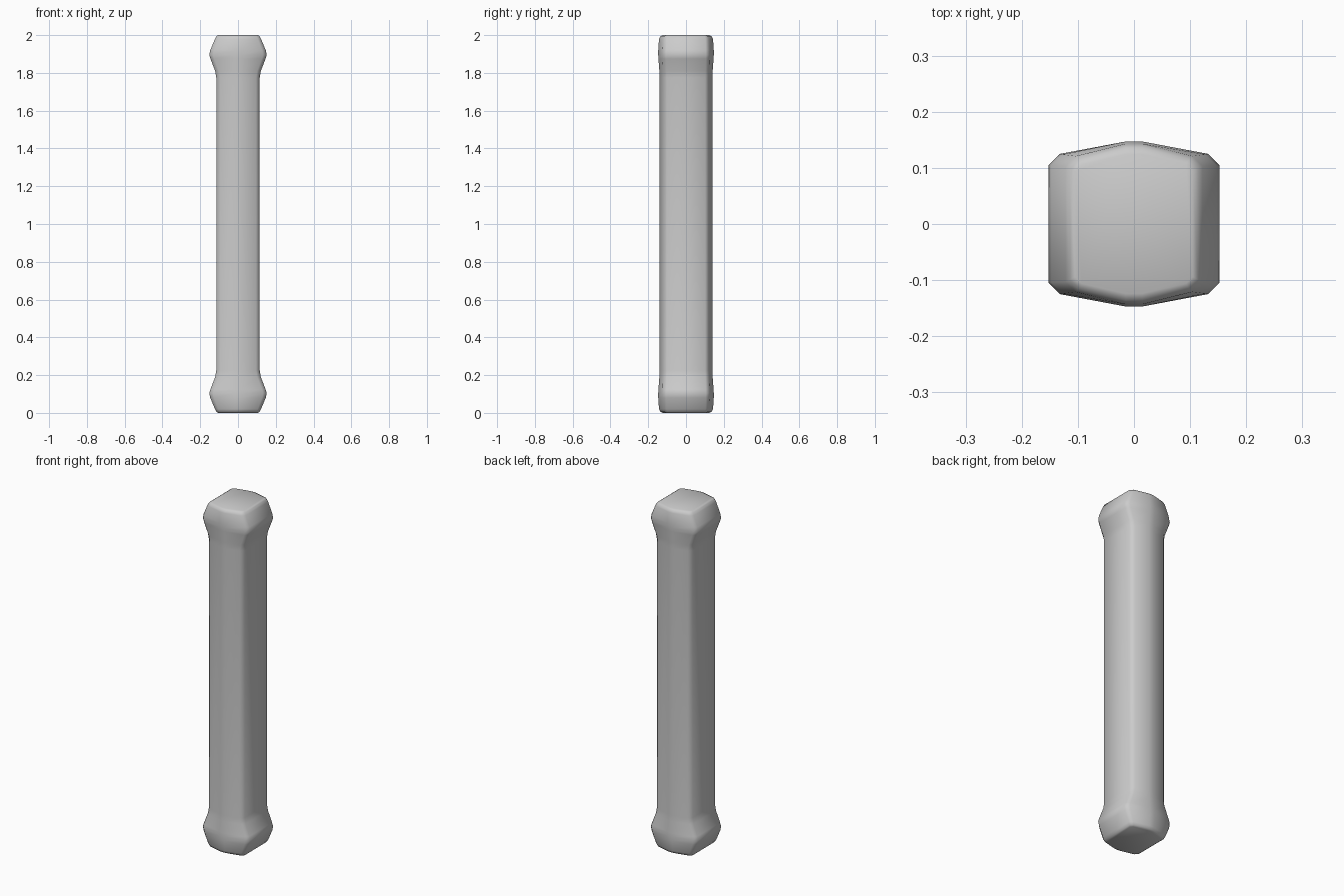
import bpy, bmesh

if "Cube" in bpy.data.objects:
    bpy.data.objects.remove(bpy.data.objects["Cube"])

# Half profile of the bar: (height, half width, corner depth, ridge depth, corner bevel)
HALF = [
    (0.000, 0.105, 0.106, 0.124, 0.012),
    (0.006, 0.114, 0.115, 0.136, 0.016),
    (0.020, 0.122, 0.121, 0.143, 0.018),
    (0.080, 0.147, 0.124, 0.147, 0.020),
    (0.105, 0.152, 0.125, 0.147, 0.020),
    (0.125, 0.146, 0.124, 0.146, 0.020),
    (0.190, 0.121, 0.122, 0.141, 0.020),
    (0.225, 0.115, 0.121, 0.139, 0.020),
]
HEIGHT = 2.0
RIDGE = 0.015


def section(w, yc, ym, b):
    """Bevelled six-sided cross-section, counter-clockwise."""
    q = [(w, yc - b), (w - b, yc), (RIDGE, ym)]
    back = q + [(-x, y) for x, y in reversed(q)]
    return back + [(-x, -y) for x, y in back]


# Mirror the profile to get both knobbed ends
profile = HALF + [(HEIGHT - z, *rest) for z, *rest in reversed(HALF)]

bm = bmesh.new()
rings = [[bm.verts.new((x, y, z)) for x, y in section(*p)] for z, *p in profile]

# Skin between rings, then close the ends
for low, high in zip(rings, rings[1:]):
    n = len(low)
    for i in range(n):
        j = (i + 1) % n
        bm.faces.new((low[i], low[j], high[j], high[i]))
bm.faces.new(list(reversed(rings[0])))
bm.faces.new(rings[-1])
bmesh.ops.recalc_face_normals(bm, faces=bm.faces[:])
for f in bm.faces:
    f.smooth = True

mesh = bpy.data.meshes.new("knobbed_bar")
bm.to_mesh(mesh)
bm.free()
bar = bpy.data.objects.new("knobbed_bar", mesh)
bpy.context.collection.objects.link(bar)
